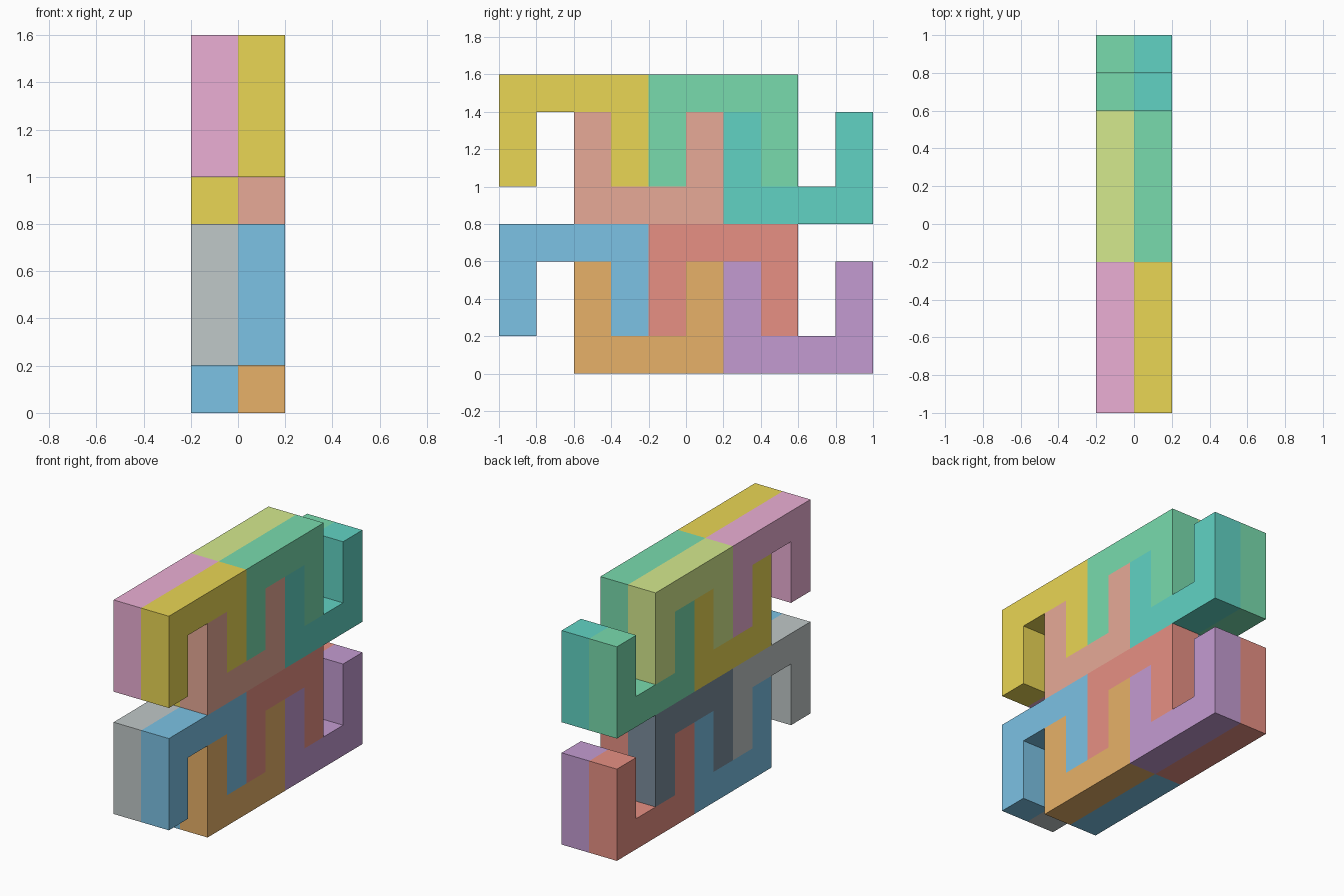
import bpy
import bmesh

if "Cube" in bpy.data.objects:
    bpy.data.objects.remove(bpy.data.objects["Cube"])

U = 0.2  # grid unit: bar thickness

COLOURS = {
    "blue": (0.20, 0.54, 0.78), "orange": (0.80, 0.44, 0.14),
    "purple": (0.55, 0.33, 0.64), "red": (0.80, 0.28, 0.23),
    "gold": (0.82, 0.67, 0.09), "green": (0.19, 0.71, 0.42),
    "teal": (0.12, 0.65, 0.55), "salmon": (0.80, 0.40, 0.31),
    "grey": (0.53, 0.58, 0.58), "navy": (0.20, 0.27, 0.34),
    "pink": (0.83, 0.43, 0.66), "lime": (0.66, 0.82, 0.27),
}
materials = {}
for colour_name, rgb in COLOURS.items():
    materials[colour_name] = bpy.data.materials.new(colour_name)
    materials[colour_name].diffuse_color = (*rgb, 1)

# U-shaped profile in grid units (y, z): 4 wide, 3 tall
U_PROFILE = [(0, 0), (4, 0), (4, 3), (3, 3), (3, 1), (1, 1), (1, 3), (0, 3)]


def u_block(name, colour, x, y, z, flip=False):
    """U-shaped bracket with its low corner at (x, y, z); flip points the legs down."""
    bm = bmesh.new()
    verts = [bm.verts.new((x, y + py * U, z + (3 - pz if flip else pz) * U))
             for py, pz in U_PROFILE]
    face = bm.faces.new(verts)
    extruded = bmesh.ops.extrude_face_region(bm, geom=[face])["geom"]
    bmesh.ops.translate(bm, vec=(U, 0, 0),
                        verts=[v for v in extruded if isinstance(v, bmesh.types.BMVert)])
    bmesh.ops.recalc_face_normals(bm, faces=bm.faces[:])
    mesh = bpy.data.meshes.new(name)
    bm.to_mesh(mesh)
    bm.free()
    mesh.materials.append(materials[colour])
    bpy.context.collection.objects.link(bpy.data.objects.new(name, mesh))


# Colours per layer: front cup, back cup, front arch, back arch
LAYERS = [
    ("left_lower", -U, 0.0, ("blue", "red", "grey", "navy")),
    ("right_lower", 0.0, 0.0, ("orange", "purple", "blue", "red")),
    ("left_upper", -U, 0.8, ("gold", "green", "pink", "lime")),
    ("right_upper", 0.0, 0.8, ("salmon", "teal", "gold", "green")),
]

# Each layer interlocks two upright cups with two upside-down arches
for layer, x, z, (cup_f, cup_b, arch_f, arch_b) in LAYERS:
    u_block(f"{layer}_front_cup", cup_f, x, -0.6, z)
    u_block(f"{layer}_back_cup", cup_b, x, 0.2, z)
    u_block(f"{layer}_front_arch", arch_f, x, -1.0, z + U, flip=True)
    u_block(f"{layer}_back_arch", arch_b, x, -0.2, z + U, flip=True)

for m in bpy.data.materials:
    if m.users and not m.is_grease_pencil:
        m.use_nodes = True
        m.node_tree.nodes["Principled BSDF"].inputs["Base Color"].default_value = m.diffuse_color
